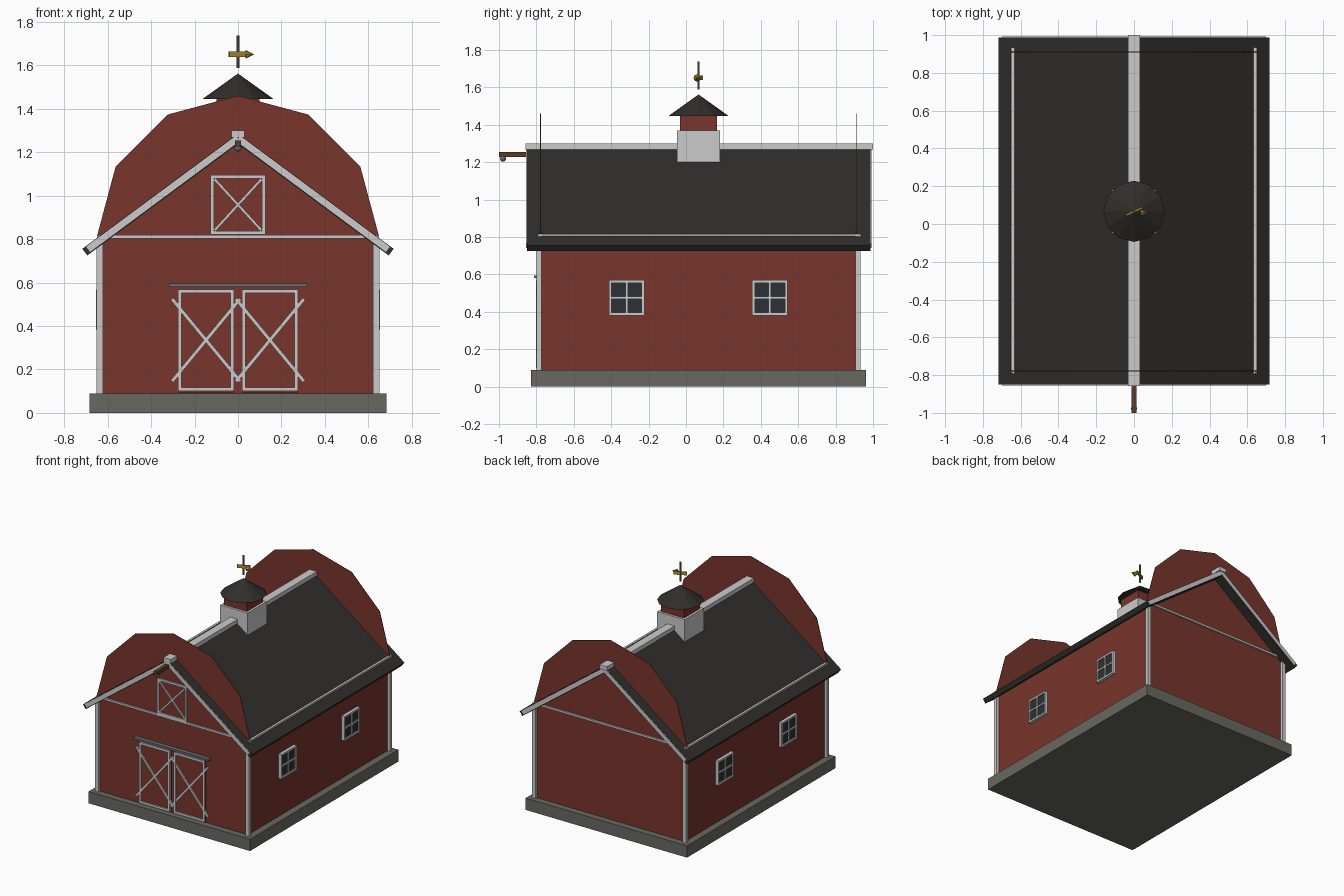
import bpy, bmesh, math
from mathutils import Vector

if "Cube" in bpy.data.objects:
    bpy.data.objects.remove(bpy.data.objects["Cube"])

CY = 0.067            # middle of the building along y
FRONT, BACK = -0.78, 0.912


def mat(name, c):
    m = bpy.data.materials.new(name)
    m.diffuse_color = (*c, 1)
    m.use_nodes = True
    m.node_tree.nodes["Principled BSDF"].inputs["Base Color"].default_value = m.diffuse_color
    return m


RED = mat("barn_red", (0.19, 0.035, 0.025))
DARK = mat("roof_dark", (0.03, 0.028, 0.026))
GLASS = mat("glass", (0.025, 0.03, 0.035))
WOOD = mat("wood", (0.10, 0.045, 0.02))
GOLD = mat("gold", (0.45, 0.28, 0.03))
STONE = mat("stone", (0.14, 0.14, 0.12))
TRIM = mat("trim", (0.55, 0.55, 0.56))
STEEL = mat("steel", (0.15, 0.15, 0.16))


def finish(o, name, m):
    o.name = name
    o.data.materials.append(m)
    return o


def box(name, x, y, z, m, rot=(0, 0, 0)):
    """Box from (min, max) ranges, turned about its own centre."""
    c = [(r[0] + r[1]) / 2 for r in (x, y, z)]
    bpy.ops.mesh.primitive_cube_add(size=1, location=c, rotation=rot)
    o = bpy.context.object
    o.scale = [r[1] - r[0] for r in (x, y, z)]
    return finish(o, name, m)


def bar(name, a, b, y, w, m):
    """Bar in the xz plane from a to b, with y range and width w."""
    d = Vector(b) - Vector(a)
    cx, cz = (a[0] + b[0]) / 2, (a[1] + b[1]) / 2
    h = d.length / 2
    return box(name, (cx - h, cx + h), y, (cz - w / 2, cz + w / 2), m,
               (0, -math.atan2(d.y, d.x), 0))


def cone(name, r1, r2, z, m, n=12, x=0, y=CY, rot=(0, 0, 0)):
    bpy.ops.mesh.primitive_cone_add(vertices=n, radius1=r1, radius2=r2, depth=z[1] - z[0],
                                    location=(x, y, (z[0] + z[1]) / 2), rotation=rot)
    return finish(bpy.context.object, name, m)


def frame(name, x, y, z, w):
    """Four-sided frame on a front wall."""
    for i in (0, 1):
        s = 1 - 2 * i
        box(name + "_stile", sorted((x[i], x[i] + s * w)), y, z, TRIM)
        box(name + "_rail", (x[0] + w, x[1] - w), y, sorted((z[i], z[i] + s * w)), TRIM)


def cross(name, cx, cz, hx, hz, y, w):
    for s in (-1, 1):
        bar(name, (cx - hx, cz - s * hz), (cx + hx, cz + s * hz), y, w, TRIM)


# foundation and walls
box("foundation", (-0.683, 0.683), (-0.83, 0.963), (0, 0.09), STONE)
box("walls", (-0.63, 0.63), (FRONT, BACK), (0.09, 0.805), RED)

# rounded gable ends rising past the roof: thin half discs with 12-gon outline
for name, y in (("front_gable", FRONT), ("back_gable", BACK)):
    bm = bmesh.new()
    pts = [(0.65 * math.cos(math.radians(a)), y, 0.81 + 0.65 * math.sin(math.radians(a)))
           for a in range(0, 181, 30)]
    f = bm.faces.new([bm.verts.new(p) for p in pts])
    g = bmesh.ops.extrude_face_region(bm, geom=[f])["geom"]
    inward = 0.004 if y < 0 else -0.004
    bmesh.ops.translate(bm, vec=(0, inward, 0), verts=[v for v in g if isinstance(v, bmesh.types.BMVert)])
    bmesh.ops.recalc_face_normals(bm, faces=bm.faces)
    me = bpy.data.meshes.new(name)
    bm.to_mesh(me)
    bm.free()
    o = bpy.data.objects.new(name, me)
    bpy.context.collection.objects.link(o)
    me.materials.append(RED)

# roof slabs, rake boards, eave trim, corner posts
for s in (-1, 1):
    bar("roof_slab", (0, 1.262), (s * 0.705, 0.74), (-0.85, 0.987), 0.038, DARK)
    for y in ((-0.856, -0.84), (0.975, 0.992)):
        bar("rake_board", (0, 1.264), (s * 0.69, 0.753), y, 0.03, TRIM)
    box("eave_trim", sorted((s * 0.628, s * 0.65)), (-0.79, 0.935), (0.802, 0.817), TRIM)
    for y in ((-0.8, -0.773), (0.905, 0.932)):
        box("corner_post", sorted((s * 0.622, s * 0.652)), y, (0.09, 0.805), TRIM)
box("ridge_cap", (-0.031, 0.031), (-0.858, 1.0), (1.268, 1.3), TRIM)

# horizontal and base trim on both ends
for y in ((-0.793, -0.778), (0.91, 0.925)):
    box("gable_trim", (-0.64, 0.64), y, (0.803, 0.818), TRIM)

# sliding barn doors
for s in (-1, 1):
    x = sorted((s * 0.018, s * 0.277))
    box("door_panel", x, (-0.792, FRONT + 0.01), (0.095, 0.567), RED)
    frame("door_frame", x, (-0.803, -0.79), (0.1, 0.568), 0.017)
    cross("door_brace", s * 0.147, 0.335, 0.157, 0.19, (-0.802, -0.79), 0.016)
box("door_track", (-0.318, 0.318), (-0.812, -0.778), (0.58, 0.595), STEEL)

# hay loft door
box("loft_panel", (-0.12, 0.12), (-0.79, FRONT + 0.01), (0.825, 1.09), RED)
frame("loft_frame", (-0.126, 0.126), (-0.8, -0.788), (0.822, 1.095), 0.016)
cross("loft_brace", 0, 0.958, 0.108, 0.118, (-0.799, -0.788), 0.012)

# hay hoist beam and pulley
box("hoist_beam", (-0.014, 0.014), (-1.0, -0.76), (1.227, 1.255), WOOD)
bpy.ops.mesh.primitive_uv_sphere_add(segments=12, ring_count=8, radius=0.016, location=(0, -0.978, 1.219))
finish(bpy.context.object, "hoist_pulley", STEEL)
bpy.ops.object.shade_smooth_by_angle()

# side windows, two per side
for s in (-1, 1):
    for cy in (-0.317, 0.448):
        xr = sorted((s * 0.625, s * 0.654))
        xp = sorted((s * 0.625, s * 0.645))
        box("window_glass", xp, (cy - 0.085, cy + 0.085), (0.39, 0.56), GLASS)
        for k in (-1, 1):
            c, h = cy + k * 0.087, 0.475 + k * 0.087
            box("window_stile", xr, (c - 0.007, c + 0.007), (0.381, 0.569), TRIM)
            box("window_rail", xr, (cy - 0.08, cy + 0.08), (h - 0.007, h + 0.007), TRIM)
        box("window_muntin", xr, (cy - 0.006, cy + 0.006), (0.388, 0.562), TRIM)
        box("window_muntin", xr, (cy - 0.08, cy + 0.08), (0.469, 0.481), TRIM)

# cupola
box("cupola_base", (-0.116, 0.116), (CY - 0.116, CY + 0.116), (1.2, 1.37), TRIM)
box("cupola_body", (-0.098, 0.098), (CY - 0.098, CY + 0.098), (1.36, 1.45), RED)
cone("cupola_roof", 0.162, 0, (1.446, 1.562), DARK)

# weather vane
cone("vane_pole", 0.006, 0.006, (1.588, 1.737), STEEL, n=8)
box("vane_arrow", (-0.046, 0.05), (CY - 0.005, CY + 0.005), (1.639, 1.663), GOLD,
    (0, 0, math.radians(25)))
cone("vane_tip", 0.02, 0, (1.63, 1.67), GOLD, n=8, x=0.055, y=0.06,
     rot=(0, math.pi / 2, 0))
